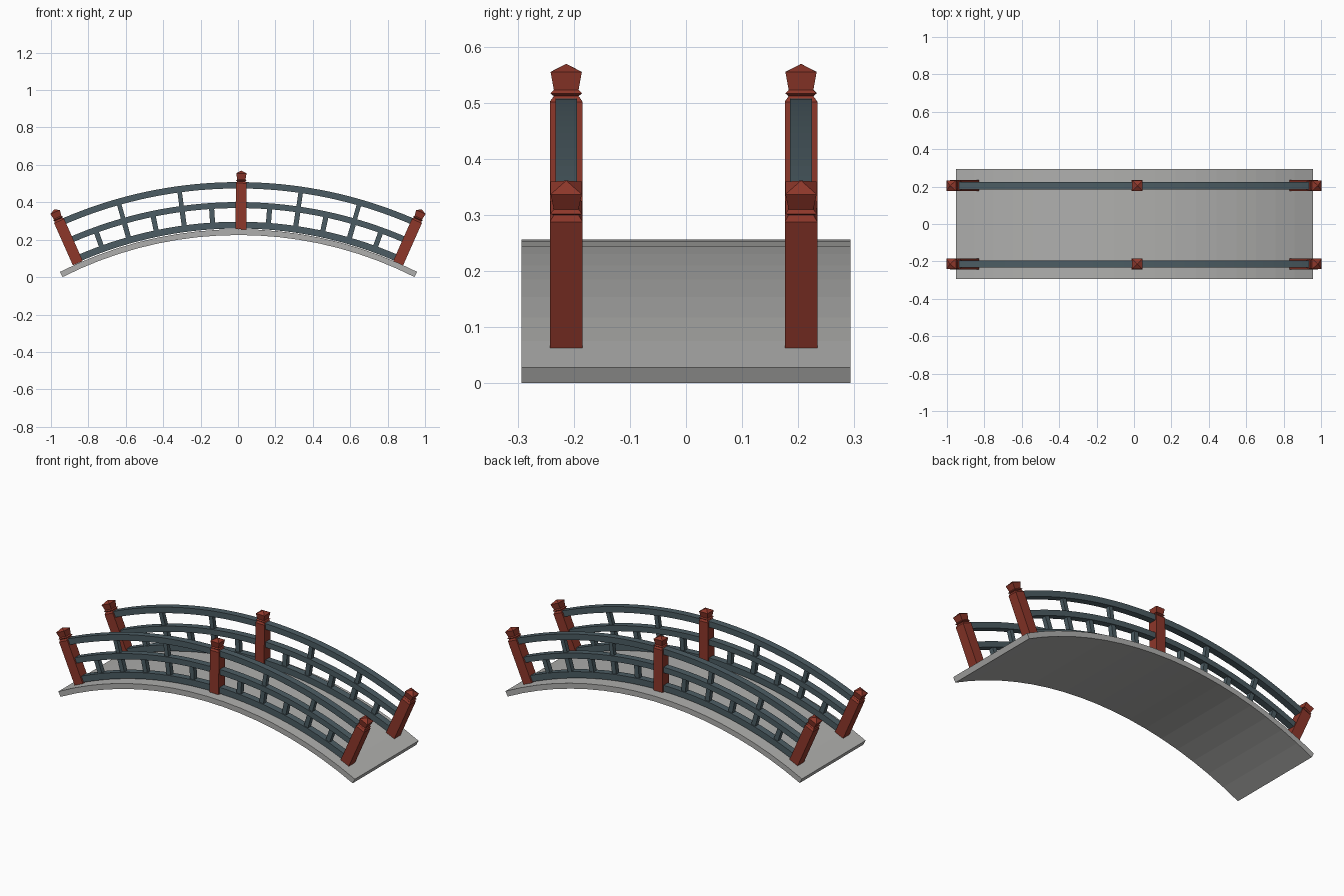
import bpy, bmesh
from math import sin, cos, radians

if "Cube" in bpy.data.objects:
    bpy.data.objects.remove(bpy.data.objects["Cube"])

R = 2.114              # radius of the walking surface
ZC = 0.256 - R         # height of the arc centre
END = 26.85            # deck half angle in degrees
POSTS = (-23.9, 0.43, 23.9)
SIDES = {"front": -0.2135, "back": 0.205}


def material(name, rgb):
    m = bpy.data.materials.new(name)
    m.diffuse_color = (*rgb, 1)
    m.use_nodes = True
    m.node_tree.nodes["Principled BSDF"].inputs["Base Color"].default_value = m.diffuse_color
    return m


STONE = material("grey stone", (0.43, 0.43, 0.42))
RED = material("red wood", (0.27, 0.038, 0.023))
BLUE = material("blue grey wood", (0.072, 0.108, 0.125))


def place(angle, height, along=0.0):
    """Point at a height above the deck arc, shifted along its tangent."""
    a = radians(angle)
    r = R + height
    return r * sin(a) + along * cos(a), ZC + r * cos(a) - along * sin(a)


def loft(name, rings, mat):
    """Skin four-sided rings and close both ends."""
    bm = bmesh.new()
    loops = [[bm.verts.new(p) for p in ring] for ring in rings]
    for a, b in zip(loops, loops[1:]):
        for i in range(4):
            j = (i + 1) % 4
            bm.faces.new((a[i], a[j], b[j], b[i]))
    bm.faces.new(loops[0][::-1])
    bm.faces.new(loops[-1])
    bmesh.ops.remove_doubles(bm, verts=bm.verts, dist=1e-6)
    bmesh.ops.recalc_face_normals(bm, faces=bm.faces)
    me = bpy.data.meshes.new(name)
    bm.to_mesh(me)
    bm.free()
    me.materials.append(mat)
    ob = bpy.data.objects.new(name, me)
    bpy.context.collection.objects.link(ob)
    return ob


def arc_bar(name, a0, a1, low, high, y, width, steps, mat):
    """Rectangular bar swept along the bridge arc."""
    rings = []
    for i in range(steps + 1):
        a = a0 + (a1 - a0) * i / steps
        (x0, z0), (x1, z1) = place(a, low), place(a, high)
        w = width / 2
        rings.append([(x0, y - w, z0), (x0, y + w, z0),
                      (x1, y + w, z1), (x1, y - w, z1)])
    return loft(name, rings, mat)


def upright(name, angle, profile, y, mat):
    """Square upright standing radially, from (half width, height) pairs."""
    rings = []
    for w, h in profile:
        ring = []
        for sx, sy in ((-1, -1), (1, -1), (1, 1), (-1, 1)):
            x, z = place(angle, h, sx * w)
            ring.append((x, y + sy * w, z))
        rings.append(ring)
    return loft(name, rings, mat)


# Deck slab
deck = arc_bar("deck", -END, END, -0.031, 0, 0, 0.586, 18, STONE)
deck.location.x = 0.003

# Post outline with notched neck and pointed cap
POST = [(0.029, 0), (0.029, 0.246), (0.022, 0.256), (0.028, 0.261),
        (0.022, 0.267), (0.0278, 0.299), (0.0, 0.3135)]
RAILS = {"bottom": (0.004, 0.04), "middle": (0.113, 0.145), "top": (0.218, 0.252)}

for side, y in SIDES.items():
    # Posts
    for n, a in zip(("left", "middle", "right"), POSTS):
        upright(f"{side}_{n}_post", a, POST, y, RED)
    # Curved rails
    for n, (low, high) in RAILS.items():
        arc_bar(f"{side}_{n}_rail", -23.6, 23.6, low, high, y, 0.039, 36, BLUE)
    # Balusters: five low ones per bay, two tall-tier ones above
    for bay, (a0, a1) in enumerate(zip(POSTS, POSTS[1:]), 1):
        for k in range(1, 6):
            a = a0 + (a1 - a0) * k / 6
            upright(f"{side}_lower_baluster_{bay}_{k}", a,
                    [(0.0135, 0.03), (0.0135, 0.12)], y, BLUE)
            if k in (2, 4):
                upright(f"{side}_upper_baluster_{bay}_{k}", a,
                        [(0.012, 0.135), (0.012, 0.225)], y, BLUE)
